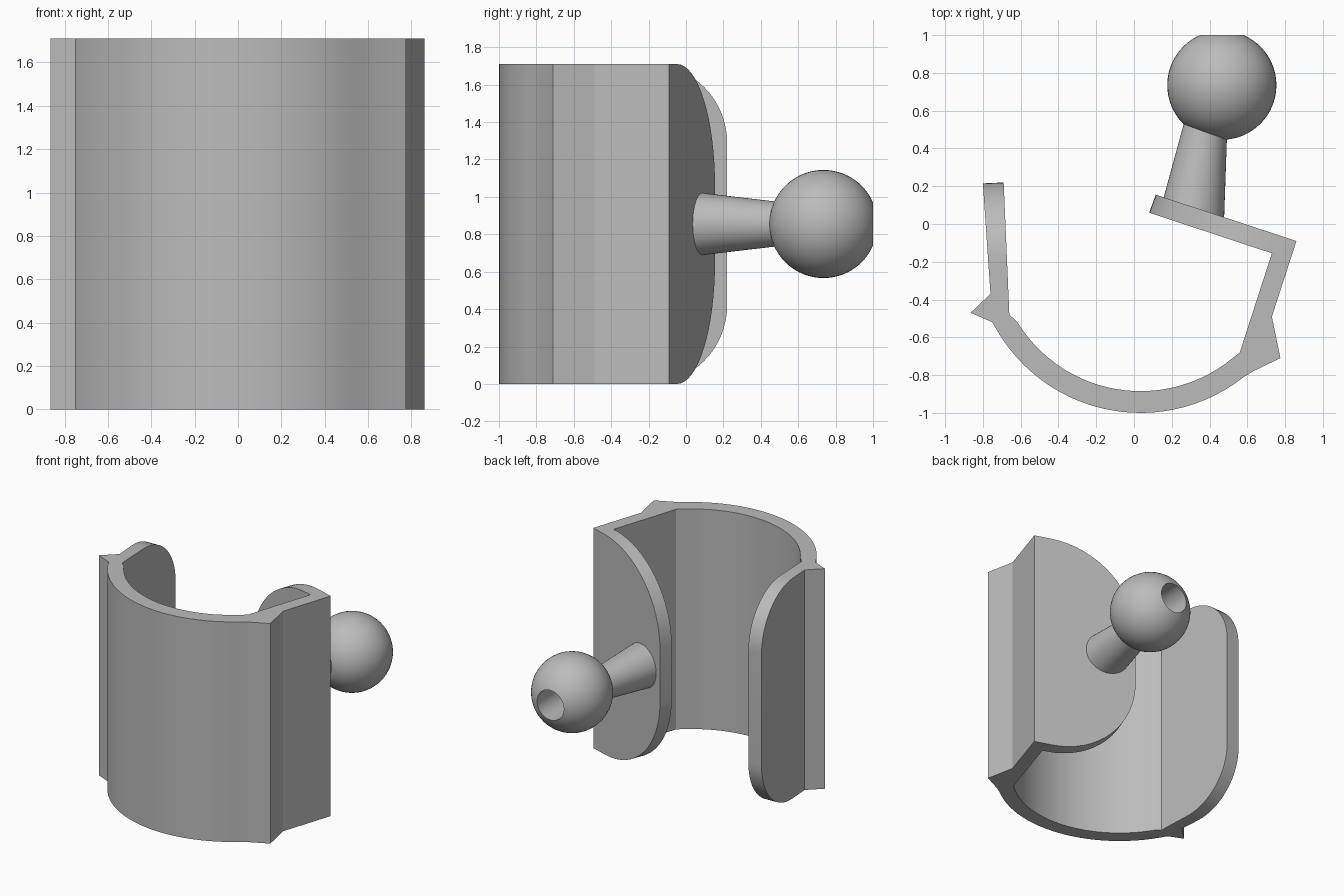
import bpy, bmesh, math
from mathutils import Vector

if "Cube" in bpy.data.objects:
    bpy.data.objects.remove(bpy.data.objects["Cube"], do_unlink=True)

HEIGHT = 1.71
MID = HEIGHT / 2

grey = bpy.data.materials.new("plain grey")
grey.use_nodes = True
color = (0.5, 0.5, 0.5, 1)
grey.diffuse_color = color
grey.node_tree.nodes["Principled BSDF"].inputs["Base Color"].default_value = color


def finish(bm, name):
    """Turn a bmesh into a smooth-shaded object with sharp edges kept."""
    bmesh.ops.recalc_face_normals(bm, faces=bm.faces)
    mesh = bpy.data.meshes.new(name)
    bm.to_mesh(mesh)
    bm.free()
    mesh.materials.append(grey)
    obj = bpy.data.objects.new(name, mesh)
    bpy.context.collection.objects.link(obj)
    bpy.ops.object.select_all(action="DESELECT")
    obj.select_set(True)
    bpy.context.view_layer.objects.active = obj
    bpy.ops.object.shade_smooth_by_angle(angle=math.radians(25))
    return obj


def arc(center, radius, start, end, steps):
    """Points on a circular arc running between two points near it."""
    a0 = math.atan2(start[1] - center[1], start[0] - center[0])
    a1 = math.atan2(end[1] - center[1], end[0] - center[0])
    mids = [a0 + (a1 - a0) * i / steps for i in range(1, steps)]
    return [start] + [(center[0] + radius * math.cos(a),
                       center[1] + radius * math.sin(a)) for a in mids] + [end]


def lathe(name, profile, base, direction, steps=48):
    """Revolve (radius, height) points about an axis through base."""
    bm = bmesh.new()
    verts = [bm.verts.new((r, 0, h)) for r, h in profile]
    edges = [bm.edges.new(pair) for pair in zip(verts, verts[1:])]
    bmesh.ops.spin(bm, geom=verts + edges, cent=(0, 0, 0), axis=(0, 0, 1),
                   angle=math.tau, steps=steps, use_duplicate=False)
    bmesh.ops.remove_doubles(bm, verts=bm.verts, dist=0.0005)
    obj = finish(bm, name)
    obj.rotation_euler = Vector(direction).to_track_quat("Z", "Y").to_euler()
    obj.location = base
    return obj


# Clip wall: curved front, two ridges, a straight wing and a folded back plate
center = (0.035, -0.12)
outline = arc(center, 0.88, (-0.75, -0.52), (0.63, -0.78), 28)
outline += [(0.775, -0.71), (0.73, -0.49), (0.86, -0.09),
            (0.115, 0.155), (0.08, 0.06), (0.73, -0.155)]
outline += arc(center, 0.765, (0.56, -0.68), (-0.66, -0.48), 28)
outline += [(-0.69, 0.22), (-0.80, 0.215), (-0.76, -0.37), (-0.865, -0.47)]

bm = bmesh.new()
floor = bm.faces.new([bm.verts.new((x, y, 0)) for x, y in outline])
top = bmesh.ops.extrude_face_region(bm, geom=[floor], use_keep_orig=True)
bmesh.ops.translate(bm, vec=(0, 0, HEIGHT),
                    verts=[v for v in top["geom"] if isinstance(v, bmesh.types.BMVert)])
bmesh.ops.recalc_face_normals(bm, faces=bm.faces)


# Round the free corners of the back plate and of the wing
def round_ends(p, q, radius):
    mid = (Vector(p) + Vector(q)) / 2
    ends = [e for e in bm.edges
            if ((e.verts[0].co + e.verts[1].co) / 2).xy.to_tuple(3) == mid.to_tuple(3)
            and abs(e.verts[0].co.z - e.verts[1].co.z) < 0.01]
    bmesh.ops.bevel(bm, geom=ends, offset=radius, offset_type="OFFSET",
                    segments=16, profile=0.5, affect="EDGES", clamp_overlap=False)


round_ends((0.115, 0.155), (0.08, 0.06), 0.65)
round_ends((-0.69, 0.22), (-0.80, 0.215), 0.42)
finish(bm, "clip_wall")

# Tapered stem rising from the back plate
lathe("stem", [(0, -0.04), (0.17, -0.04), (0.112, 0.46), (0, 0.46)],
      (0.315, 0.095, MID), (0.15, 0.99, 0))

# Ball with a blind hole facing backwards
R, HOLE = 0.289, 0.115
rim = math.asin(HOLE / R)
ball = [(R * math.sin(a), -R * math.cos(a))
        for a in (i * (math.pi - rim) / 28 for i in range(29))]
ball += [(HOLE, -0.13), (0, -0.13)]
lathe("ball", ball, (0.465, 0.735, MID), (0, 1, 0))
